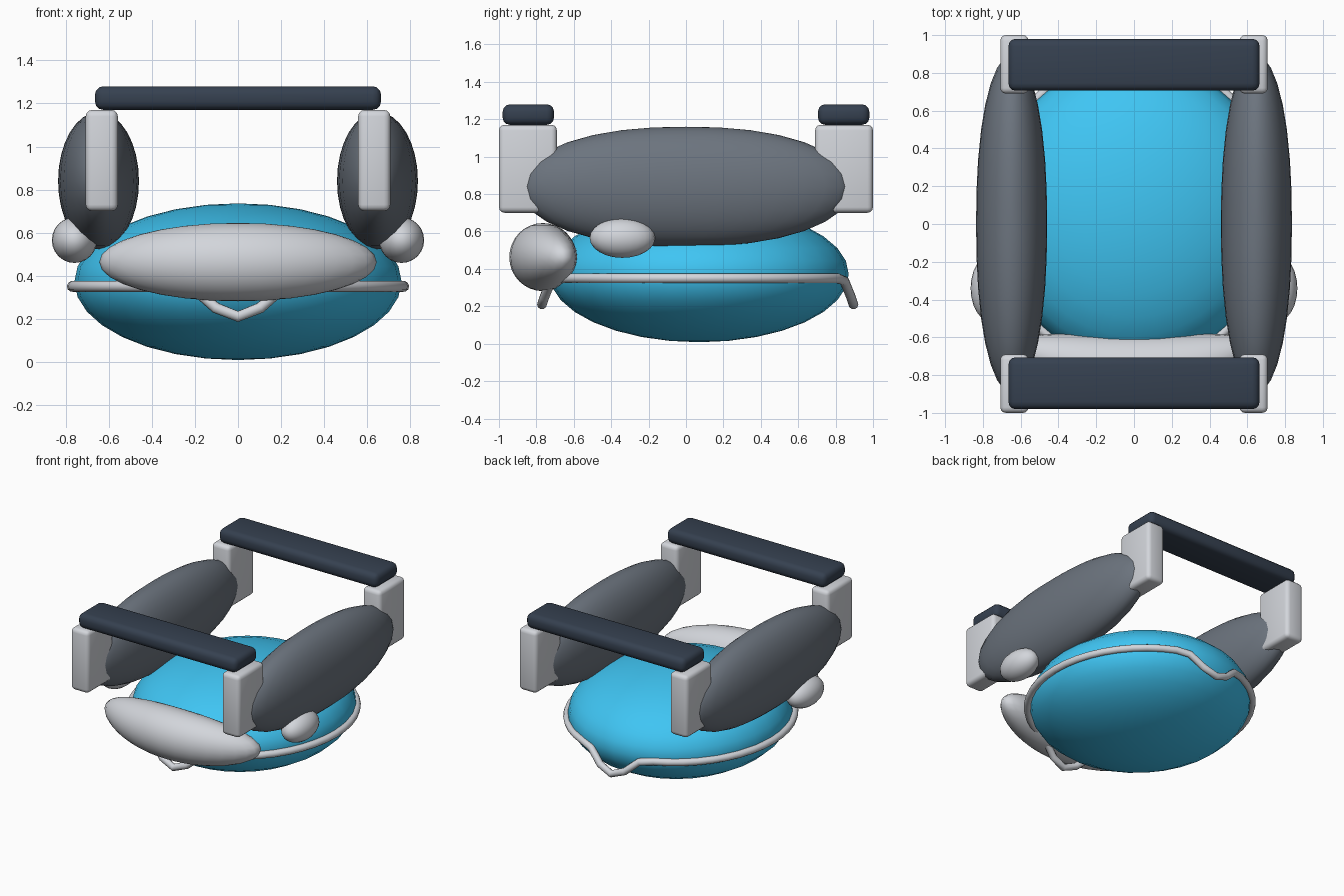
import bpy, bmesh, math

if "Cube" in bpy.data.objects:
    bpy.data.objects.remove(bpy.data.objects["Cube"])


def material(name, rgb):
    m = bpy.data.materials.new(name)
    m.diffuse_color = (*rgb, 1)
    m.use_nodes = True
    m.node_tree.nodes["Principled BSDF"].inputs["Base Color"].default_value = m.diffuse_color
    return m


BLUE = material("blue", (0.05, 0.56, 0.9))
SLATE = material("slate", (0.15, 0.175, 0.21))
NAVY = material("navy", (0.036, 0.052, 0.08))
LIGHT = material("light_grey", (0.65, 0.67, 0.71))


def finish(name, bm, mat, loc=(0, 0, 0), angle=60):
    me = bpy.data.meshes.new(name)
    bm.to_mesh(me)
    bm.free()
    ob = bpy.data.objects.new(name, me)
    bpy.context.collection.objects.link(ob)
    ob.location = loc
    me.materials.append(mat)
    bpy.ops.object.select_all(action='DESELECT')
    ob.select_set(True)
    bpy.context.view_layer.objects.active = ob
    bpy.ops.object.shade_smooth_by_angle(angle=math.radians(angle))
    return ob


def ellipsoid(name, loc, radii, mat, segs=32, rings=16, bend=0.0, full=2.0):
    bm = bmesh.new()
    bmesh.ops.create_uvsphere(bm, u_segments=segs, v_segments=rings, radius=1)
    for v in bm.verts:
        x, y, z = v.co
        r = math.hypot(x, z)
        if full != 2.0 and r > 1e-5:
            # fuller sides along the length
            k = max(0, 1 - abs(y) ** full) ** 0.5 / r
            x, z = x * k, z * k
        v.co = (x * radii[0], y * radii[1] + bend * (x * radii[0]) ** 2, z * radii[2])
    return finish(name, bm, mat, loc)


def rounded_box(name, loc, size, bevel, mat):
    bm = bmesh.new()
    bmesh.ops.create_cube(bm, size=1)
    for v in bm.verts:
        v.co = [c * s for c, s in zip(v.co, size)]
    bmesh.ops.bevel(bm, geom=bm.edges[:], offset=bevel, segments=3,
                    profile=0.5, affect='EDGES')
    return finish(name, bm, mat, loc, 35)


# Main body and curved front cushion
ellipsoid("body", (0, 0.07, 0.372), (0.76, 0.80, 0.364), BLUE)
ellipsoid("front_cushion", (0, -0.765, 0.463), (0.645, 0.18, 0.182), LIGHT, bend=0.26)

# Side pods, knobs and corner posts
for side, s in (("left", -1), ("right", 1)):
    ellipsoid(side + "_pod", (s * 0.648, 0, 0.84), (0.188, 0.895, 0.32), SLATE, 32, 16, full=2.3)
    ellipsoid(side + "_knob", (s * 0.76, -0.34, 0.565), (0.105, 0.175, 0.106), LIGHT, 24, 12)
    for end, e in (("front", -1), ("back", 1)):
        rounded_box(f"{end}_{side}_post", (s * 0.633, e * 0.845, 0.935),
                    (0.15, 0.31, 0.47), 0.03, LIGHT)

# Cross bars
for end, e in (("front", -1), ("back", 1)):
    rounded_box(end + "_bar", (0, e * 0.843, 1.225), (1.33, 0.275, 0.11), 0.04, NAVY)

# Rim tube with a dip at the front and back
N, SIDES, TUBE = 48, 10, 0.026
DIP = {0: 0.14, 1: 0.10, 2: 0.015}
path = []
for i in range(N):
    a = 2 * math.pi * i / N
    d = DIP.get(abs((i + 12) % 24 - 12 if i % 24 > 12 else i % 24), 0)
    grow = 1 + d * 0.2
    path.append((0.769 * math.sin(a) * grow, 0.0625 + 0.81 * math.cos(a) * grow, 0.35 - d))
curve = bpy.data.curves.new("rim_tube", 'CURVE')
curve.dimensions = '3D'
curve.bevel_depth = TUBE
curve.bevel_resolution = 3
spline = curve.splines.new('POLY')
spline.points.add(N - 1)
for p, co in zip(spline.points, path):
    p.co = (*co, 1)
spline.use_cyclic_u = True
curve.materials.append(LIGHT)
rim = bpy.data.objects.new("rim_tube", curve)
bpy.context.collection.objects.link(rim)
